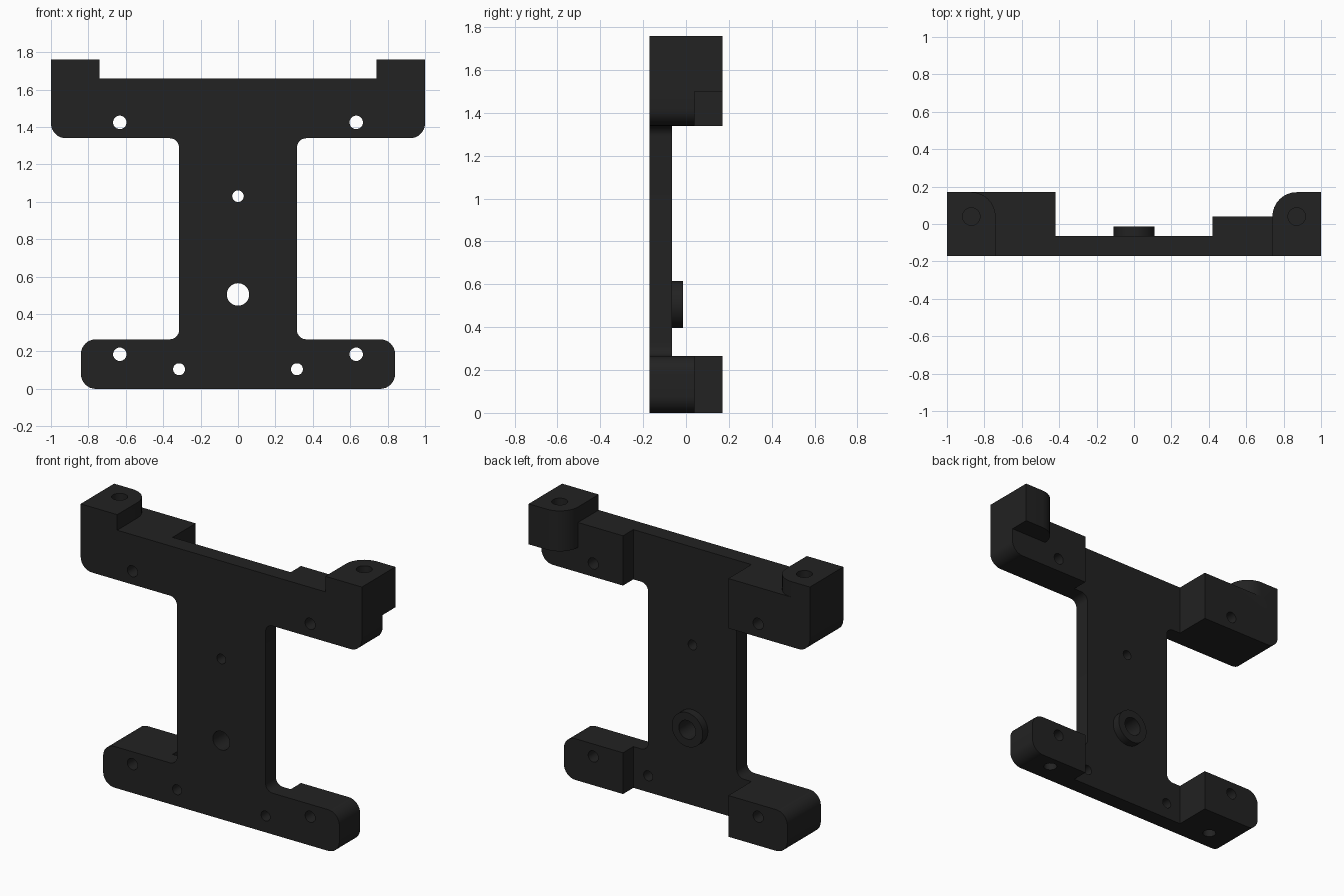
import bpy, bmesh, math
from mathutils import Vector

if "Cube" in bpy.data.objects:
    bpy.data.objects.remove(bpy.data.objects["Cube"])

FRONT, PLATE, LOW, BACK = -0.17, -0.065, 0.04, 0.17

mat = bpy.data.materials.new("dark plastic")
mat.diffuse_color = (0.016, 0.016, 0.016, 1)
mat.use_nodes = True
mat.node_tree.nodes["Principled BSDF"].inputs["Base Color"].default_value = mat.diffuse_color


def rounded(points, steps=8):
    """Turn (u, v, radius) right-angle corners into a rounded outline."""
    out = []
    for i, (u, v, r) in enumerate(points):
        p = Vector((u, v))
        if not r:
            out.append(p)
            continue
        a = (Vector(points[i - 1][:2]) - p).normalized()
        b = (Vector(points[(i + 1) % len(points)][:2]) - p).normalized()
        c = p + (a + b) * r
        for k in range(steps + 1):
            t = math.pi / 2 * k / steps
            out.append(c - b * r * math.cos(t) - a * r * math.sin(t))
    return out


def prism(name, outline, start, end, axis):
    """Extrude an outline along y (outline in xz) or z (outline in xy)."""
    bm = bmesh.new()
    place = (lambda p, d: (p.x, d, p.y)) if axis == 'Y' else (lambda p, d: (p.x, p.y, d))
    face = bm.faces.new([bm.verts.new(place(p, start)) for p in outline])
    ext = bmesh.ops.extrude_face_region(bm, geom=[face])
    verts = [g for g in ext["geom"] if isinstance(g, bmesh.types.BMVert)]
    shift = (0, end - start, 0) if axis == 'Y' else (0, 0, end - start)
    bmesh.ops.translate(bm, verts=verts, vec=shift)
    bmesh.ops.recalc_face_normals(bm, faces=bm.faces)
    me = bpy.data.meshes.new(name)
    bm.to_mesh(me)
    bm.free()
    me.materials.append(mat)
    ob = bpy.data.objects.new(name, me)
    bpy.context.collection.objects.link(ob)
    return ob


def circle(u, v, r, n=32):
    return [Vector((u + r * math.cos(2 * math.pi * k / n),
                    v + r * math.sin(2 * math.pi * k / n))) for k in range(n)]


def combine(target, tool, operation):
    tool.hide_render = True
    mod = target.modifiers.new(operation, 'BOOLEAN')
    mod.operation, mod.solver, mod.object = operation, 'EXACT', tool
    bpy.context.view_layer.objects.active = target
    bpy.ops.object.modifier_apply(modifier=mod.name)
    bpy.data.objects.remove(tool)


# Thin back plate: wide top bar, stem and foot bar
half = [(0.84, 0, 0.08), (0.84, 0.265, 0.08), (0.315, 0.265, 0.05),
        (0.315, 1.34, 0.05), (1, 1.34, 0.08), (1, 1.66, 0)]
plate_outline = half + [(-u, v, r) for u, v, r in reversed(half)]
bracket = prism("mounting_bracket", rounded(plate_outline), FRONT, PLATE, 'Y')

for s, depth in ((-1, BACK), (1, LOW)):
    # Thick pads at the bar ends, deeper on one side
    foot = [(s * 0.42, 0, 0), (s * 0.84, 0, 0.08), (s * 0.84, 0.265, 0.08), (s * 0.42, 0.265, 0)]
    arm = [(s * 0.42, 1.34, 0), (s, 1.34, 0.08), (s, 1.66, 0), (s * 0.42, 1.66, 0)]
    combine(bracket, prism("foot_pad", rounded(foot), FRONT, depth, 'Y'), 'UNION')
    combine(bracket, prism("arm_pad", rounded(arm), FRONT, depth, 'Y'), 'UNION')
    # Raised corner post with one rounded edge
    post = [(s * 0.74, FRONT, 0), (s, FRONT, 0), (s, BACK, 0), (s * 0.74, BACK, 0.13)]
    combine(bracket, prism("corner_post", rounded(post), 1.5, 1.76, 'Z'), 'UNION')

# Collar around the main hole
combine(bracket, prism("collar", circle(0, 0.505, 0.11, 48), -0.1, -0.013, 'Y'), 'UNION')

# Through holes, front to back
holes = [(0, 0.505, 0.06), (0, 1.03, 0.031)]
for s in (-1, 1):
    holes += [(s * 0.632, 1.425, 0.036), (s * 0.632, 0.185, 0.036), (s * 0.315, 0.105, 0.032)]
for u, v, r in holes:
    combine(bracket, prism("hole_cutter", circle(u, v, r), -0.3, 0.3, 'Y'), 'DIFFERENCE')

# Blind holes in the post tops and the foot undersides
for s in (-1, 1):
    combine(bracket, prism("post_hole", circle(s * 0.87, 0.04, 0.047), 1.56, 1.9, 'Z'), 'DIFFERENCE')
    combine(bracket, prism("foot_hole", circle(s * 0.632, -0.04, 0.04), -0.1, 0.12, 'Z'), 'DIFFERENCE')

# Smooth the rounded corners, keep edges sharp
bpy.ops.object.select_all(action='DESELECT')
bracket.select_set(True)
bpy.context.view_layer.objects.active = bracket
bpy.ops.object.shade_smooth_by_angle(angle=math.radians(30))
